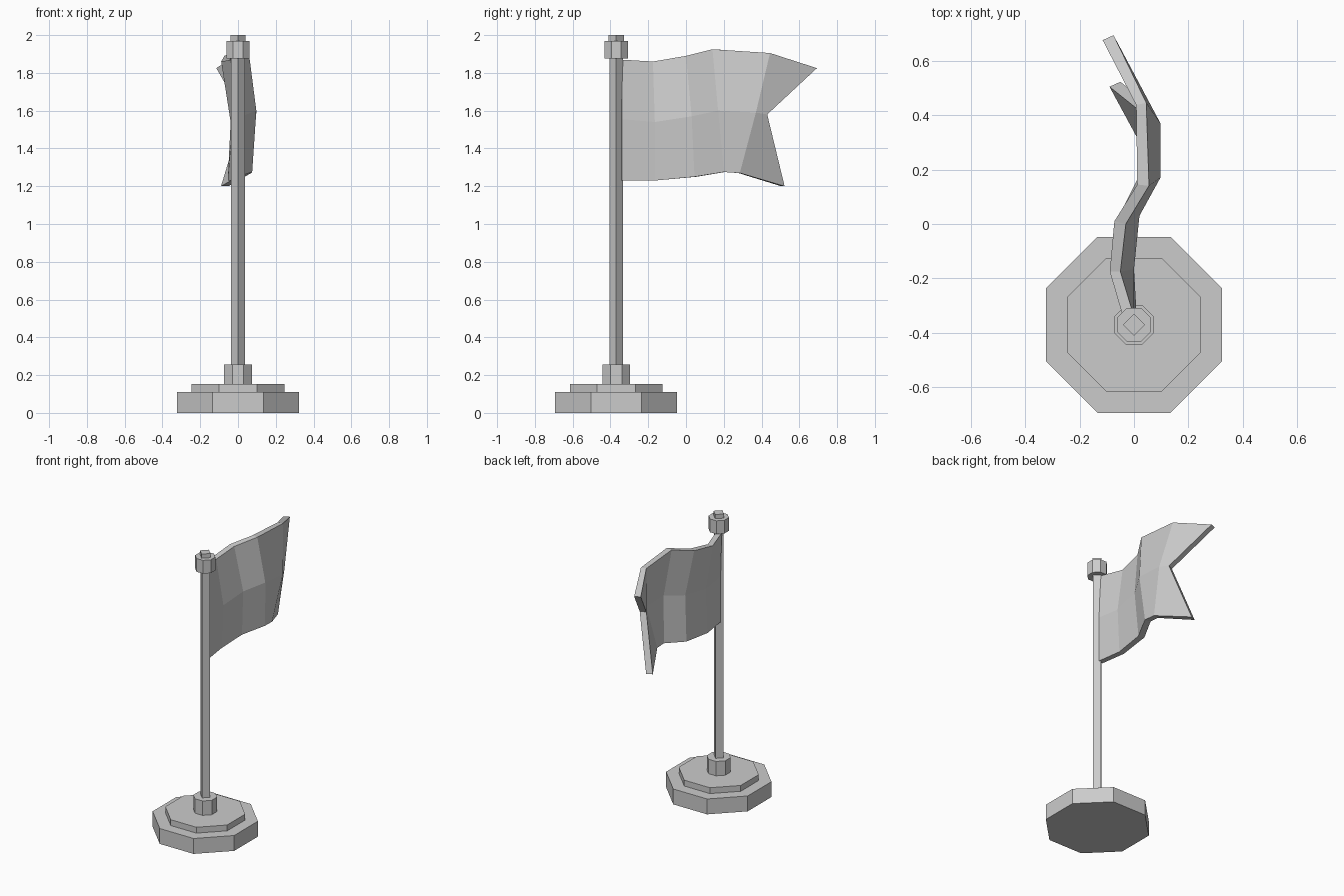
import bpy, bmesh, math

if "Cube" in bpy.data.objects:
    bpy.data.objects.remove(bpy.data.objects["Cube"])

POLE_Y = -0.37


def prism(name, sides, radius, z0, z1, turn=0.0):
    """Flat-sided upright prism around the pole axis."""
    bpy.ops.mesh.primitive_cylinder_add(
        vertices=sides, radius=radius, depth=z1 - z0,
        location=(0, POLE_Y, (z0 + z1) / 2), rotation=(0, 0, turn))
    bpy.context.object.name = name


# Octagonal parts have a flat side facing front
flat = math.pi / 8
across = 1 / math.cos(flat)
for name, half_width, z0, z1 in [
        ("base", 0.323, 0.0, 0.11),
        ("base_step", 0.245, 0.11, 0.152),
        ("pole_socket", 0.073, 0.152, 0.255),
        ("pole_cap", 0.062, 1.875, 1.97)]:
    prism(name, 8, half_width * across, z0, z1, flat)

# Four-sided pole and finial
prism("pole", 4, 0.036, 0.255, 1.875)
prism("finial", 4, 0.041, 1.97, 2.0)

# Flag: right-hand face as rows (top, middle, bottom) from pole to tails
rows = [
    [(0.00, -0.34, 1.87), (-0.05, -0.175, 1.86), (-0.03, 0.00, 1.89),
     (0.055, 0.14, 1.925), (0.045, 0.445, 1.905), (-0.075, 0.693, 1.825)],
    [(0.01, -0.34, 1.555), (0.00, -0.165, 1.54), (0.02, 0.03, 1.57),
     (0.097, 0.17, 1.60), (0.097, 0.37, 1.59), (0.065, 0.43, 1.58)],
    [(0.01, -0.34, 1.23), (-0.015, -0.165, 1.23), (0.00, 0.045, 1.25),
     (0.075, 0.20, 1.275), (0.07, 0.285, 1.27), (-0.05, 0.522, 1.20)]]
# Thickness of the cloth towards the left at each column
offsets = [(-0.037, -0.012), (-0.039, 0), (-0.042, 0.01),
           (-0.043, 0.005), (-0.037, -0.008), (-0.04, -0.018)]

bm = bmesh.new()
right = [[bm.verts.new(p) for p in row] for row in rows]
left = [[bm.verts.new((x + dx, y + dy, z))
         for (x, y, z), (dx, dy) in zip(row, offsets)] for row in rows]
for side in (right, left):
    for r in range(2):
        for c in range(5):
            bm.faces.new((side[r][c], side[r][c + 1],
                          side[r + 1][c + 1], side[r + 1][c]))
# Rim joining both faces
for r in (0, 2):
    for c in range(5):
        bm.faces.new((right[r][c], right[r][c + 1], left[r][c + 1], left[r][c]))
for c in (0, 5):
    for r in range(2):
        bm.faces.new((right[r][c], right[r + 1][c], left[r + 1][c], left[r][c]))
bmesh.ops.recalc_face_normals(bm, faces=bm.faces[:])
mesh = bpy.data.meshes.new("flag")
bm.to_mesh(mesh)
bm.free()
bpy.context.collection.objects.link(bpy.data.objects.new("flag", mesh))
